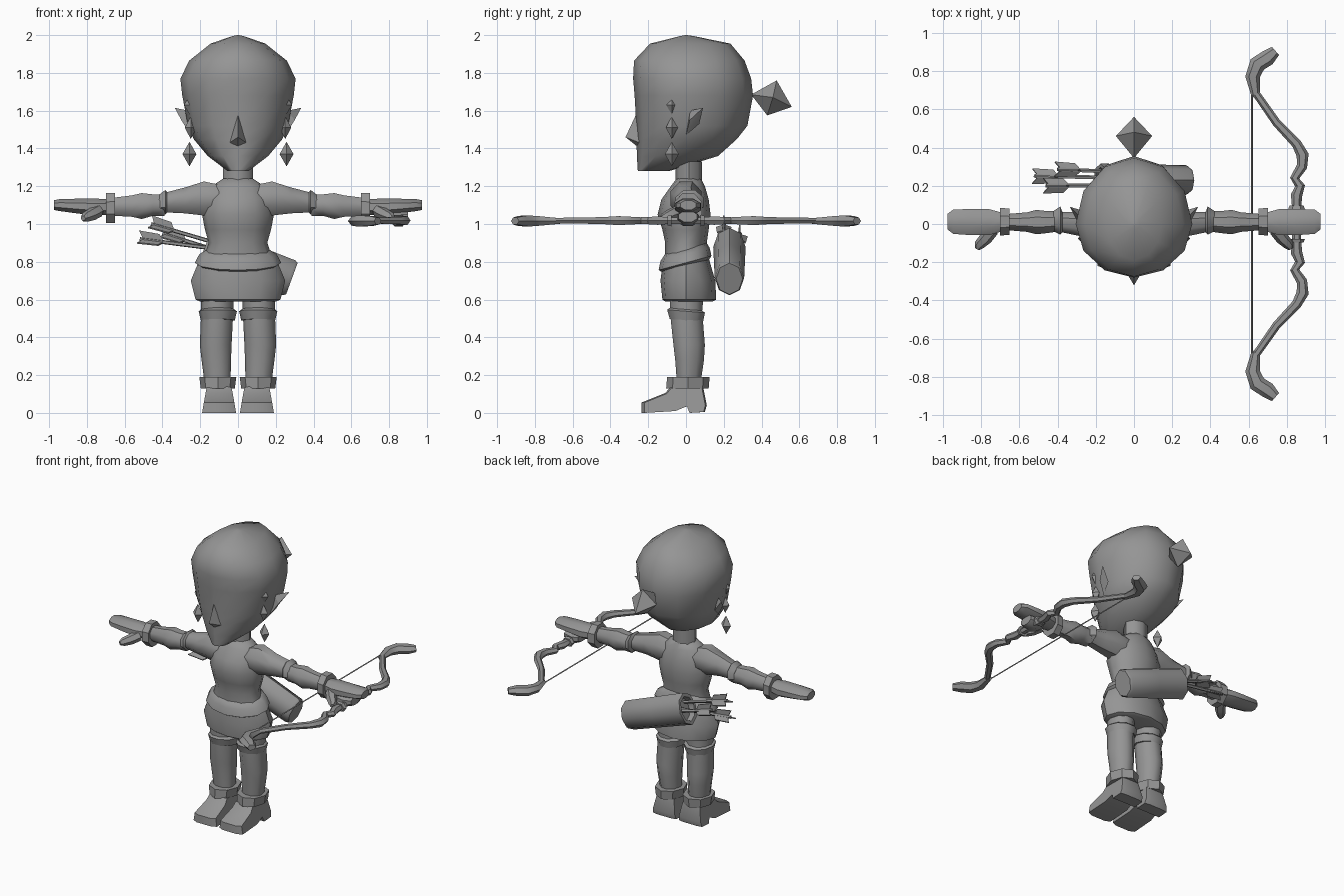
import bpy, bmesh, math
from mathutils import Vector

if "Cube" in bpy.data.objects:
    bpy.data.objects.remove(bpy.data.objects["Cube"])

grey = bpy.data.materials.new("plain grey")
grey.diffuse_color = (0.3, 0.3, 0.3, 1)
grey.use_nodes = True
grey.node_tree.nodes["Principled BSDF"].inputs["Base Color"].default_value = grey.diffuse_color


def make(name, bm, mirror=False, angle=45):
    """Turn a bmesh into a shaded object, optionally mirrored across x."""
    bmesh.ops.recalc_face_normals(bm, faces=bm.faces)
    me = bpy.data.meshes.new(name)
    bm.to_mesh(me)
    bm.free()
    me.materials.append(grey)
    ob = bpy.data.objects.new(name, me)
    bpy.context.collection.objects.link(ob)
    bpy.ops.object.select_all(action='DESELECT')
    ob.select_set(True)
    bpy.context.view_layer.objects.active = ob
    bpy.ops.object.shade_smooth_by_angle(angle=math.radians(angle))
    if mirror:
        m = ob.modifiers.new("mirror", 'MIRROR')
        m.use_mirror_merge = False
    return ob


def loft(name, rings, mirror=False, angle=45):
    """Skin a list of equal-length point loops and cap both ends."""
    bm = bmesh.new()
    vs = [[bm.verts.new(p) for p in r] for r in rings]
    n = len(vs[0])
    for a, b in zip(vs, vs[1:]):
        for i in range(n):
            bm.faces.new((a[i], a[(i + 1) % n], b[(i + 1) % n], b[i]))
    bm.faces.new(vs[0])
    bm.faces.new(vs[-1])
    return make(name, bm, mirror, angle)


def zring(z, w, front, back, mid=0.0, xc=0.0, n=12, tilt=0.0):
    """Horizontal loop with separate front and back depth."""
    pts = []
    for i in range(n):
        t = 2 * math.pi * i / n
        s = math.sin(t)
        y = mid + s * ((back - mid) if s > 0 else (mid - front))
        pts.append((xc + w * math.cos(t), y, z + tilt * y))
    return pts


def xring(x, yc, ry, zc, rz, n=8):
    """Loop across the x axis, for arms."""
    return [(x, yc + ry * math.cos(2 * math.pi * (i + .5) / n) * 1.06,
             zc + rz * math.sin(2 * math.pi * (i + .5) / n) * 1.06) for i in range(n)]


def tube(name, path, radii, n=6, flat=1.0, mirror=False, angle=45):
    """Loft a round section along a path; flat scales the upward radius."""
    pts = [Vector(p) for p in path]
    rings = []
    for i, p in enumerate(pts):
        d = (pts[min(i + 1, len(pts) - 1)] - pts[max(i - 1, 0)]).normalized()
        side = d.cross(Vector((0, 0, 1))).normalized()
        up = side.cross(d)
        rings.append([p + radii[i] * (math.cos(2 * math.pi * k / n) * side
                      + flat * math.sin(2 * math.pi * k / n) * up) for k in range(n)])
    return loft(name, rings, mirror, angle)


def hull(name, pts, mirror=False):
    """Small faceted solid spanning a few corner points."""
    bm = bmesh.new()
    for p in pts:
        bm.verts.new(p)
    bmesh.ops.convex_hull(bm, input=bm.verts)
    return make(name, bm, mirror, 20)


# Head: z, half width, front, back, widest y
head = [(1.28, .055, -.255, -.09, -.18), (1.36, .16, -.26, .17, -.06),
        (1.45, .235, -.262, .27, 0), (1.52, .265, -.263, .325, 0),
        (1.68, .295, -.272, .355, 0), (1.77, .305, -.28, .345, 0),
        (1.865, .258, -.275, .31, 0), (1.955, .145, -.19, .235, 0),
        (1.995, .03, -.03, .04, 0), (2.0, .005, -.005, .005, 0)]
loft("head", [zring(z, w, f, b, m) for z, w, f, b, m in head], angle=60)

# Nose, ears, hair knot
hull("nose", [(0, -.255, 1.6), (0, -.32, 1.46), (.045, -.245, 1.43),
              (-.045, -.245, 1.43), (0, -.245, 1.4)])
hull("ear", [(.25, .0, 1.47), (.262, .02, 1.6), (.335, .09, 1.615),
             (.27, .07, 1.53), (.3, .02, 1.55)], True)
hull("hair_knot", [(0, .345, 1.685), (0, .56, 1.62), (0, .48, 1.76),
                   (0, .43, 1.575), (.095, .46, 1.67), (-.095, .46, 1.67)])

# Hanging diamond ornaments beside the face
for x, z, r, h in ((.25, 1.63, .036, .06), (.25, 1.51, .032, .06), (.257, 1.37, .037, .065)):
    hull("hair_ornament", [(x + r, -.075, z), (x - r, -.075, z), (x, -.075 + r, z),
                           (x, -.075 - r, z), (x, -.075, z + h), (x, -.075, z - h)], True)

# Neck and torso
loft("neck", [zring(z, .08, -.055, .085, .015, n=8) for z in (1.18, 1.33)])
torso = [(.8, .19, -.11, .1), (.9, .155, -.11, .11), (.97, .175, -.125, .12),
         (1.05, .19, -.15, .13), (1.13, .175, -.13, .12), (1.2, .14, -.08, .1),
         (1.24, .08, -.05, .08)]
loft("torso", [zring(*t) for t in torso], angle=60)

# Flared tunic hem, lower at the front, and skirt
hem = [(.87, .155, -.112, .11), (.84, .205, -.135, .125),
       (.795, .228, -.145, .135), (.775, .2, -.12, .12)]
loft("tunic_hem", [zring(*h, tilt=.27) for h in hem])
skirt = [(.82, .2, -.12, .12), (.7, .25, -.135, .155), (.6, .225, -.125, .16),
         (.59, .2, -.11, .14)]
loft("skirt", [zring(*s) for s in skirt])

# Legs: z, half width, front, back, centre x
leg = [(.64, .085, -.09, .1, .11), (.54, .085, -.09, .09, .11),
       (.36, .084, -.07, .105, .118), (.28, .078, -.06, .1, .115),
       (.15, .068, -.05, .08, .108)]
loft("leg", [zring(z, w, f, b, 0, x, 10) for z, w, f, b, x in leg], True)
loft("stocking_cuff", [zring(z, w, f, b, 0, .107, 10, -.08) for z, w, f, b in
     ((.55, .085, -.09, .09), (.538, .101, -.105, .105), (.49, .09, -.09, .095))], True)
loft("boot_cuff", [zring(z, w, f, b, .01, .107, 8) for z, w, f, b in
     ((.19, .07, -.06, .08), (.19, .098, -.1, .125), (.13, .09, -.105, .12),
      (.13, .065, -.06, .08))], True, 30)

# Boots: side profile skinned across x, narrower at the ankle
profile = [(-.235, .0), (-.235, .055), (-.11, .105), (-.08, .14), (.09, .14),
           (.11, .04), (.1, .005), (.02, 0), (.005, .035), (-.06, .01)]


def boot_ring(side, k, shrink):
    return [(.1 + side * k * (.09 - .17 * z), y * shrink, .06 + (z - .06) * shrink
             if z > .06 else z) for y, z in profile]


loft("boot", [boot_ring(s, k, q) for s, k, q in
     ((-1, 1, .93), (-1, .6, 1), (1, .6, 1), (1, 1, .93))], True)

# Arms: x, y centre, y radius, z centre, z radius
sleeve = [(.1, 0, .08, 1.13, .08), (.18, 0, .085, 1.135, .092), (.28, 0, .065, 1.125, .07),
          (.375, .01, .055, 1.115, .055), (.385, .018, .075, 1.115, .066),
          (.42, .015, .055, 1.105, .05)]
loft("sleeve", [xring(*s) for s in sleeve], True)
forearm = [(.39, .015, .055, 1.1, .058), (.45, .01, .058, 1.1, .058),
           (.51, .01, .065, 1.095, .07), (.56, .01, .052, 1.095, .058),
           (.7, .01, .04, 1.09, .045)]
loft("forearm", [xring(*f) for f in forearm], True)
loft("wrist_cuff", [xring(*w) for w in
     ((.655, .01, .045, 1.085, .055), (.652, .012, .07, 1.085, .082),
      (.7, .012, .074, 1.085, .08), (.7, .01, .045, 1.085, .05))], True, 30)
hand = [(.69, .01, .05, 1.09, .042), (.76, .01, .07, 1.09, .046),
        (.85, .01, .07, 1.095, .04), (.945, .012, .065, 1.1, .032), (.975, .012, .042, 1.1, .026)]
loft("hand", [xring(*h) for h in hand], True)
tube("thumb", [(.74, -.03, 1.07), (.775, -.075, 1.05), (.81, -.11, 1.035), (.82, -.13, 1.03)],
     [.035, .034, .027, .014], mirror=True)
# Curled fingers under the gripping hand
loft("gripping_fingers", [xring(*f) for f in
     ((.79, .01, .055, 1.04, .03), (.84, .01, .06, 1.03, .042), (.9, .01, .05, 1.04, .03))])

# Bow lying flat: half path mirrored in y
half = [(.85, .09), (.85, .15), (.868, .2), (.84, .24), (.878, .3), (.882, .36),
        (.85, .42), (.745, .53), (.64, .68)]
rad = [.024, .03, .026, .024, .028, .032, .026, .022, .02]
path = [(x, -y, 1.018) for x, y in reversed(half)] + [(x, y, 1.018) for x, y in half]
tube("bow_limbs", path, rad[::-1] + rad, flat=.85)
for s in (-1, 1):
    tip = [(.638, .665), (.62, .77), (.645, .835), (.7, .87), (.74, .905)]
    tube("bow_tip", [(x, s * y, 1.016) for x, y in tip], [.022, .038, .044, .042, .028], flat=.75)
    tube("bow_grip_knob", [(.85, s * .078, 1.018), (.85, s * .098, 1.018)], [.044, .036], flat=.8)
tube("bow_string", [(.617, -.7, 1.02), (.617, .7, 1.02)], [.005, .005], 4)

# Quiver slung across the lower back
axis = Vector((-.93, 0, .34)).normalized()
base = Vector((.285, .23, .71))
length = .49
stations = [(0, .9), (.015, 1), (.25, 1.05), (length, 1.1), (length, .85), (length - .04, .8)]
up = Vector((0, 1, 0)).cross(axis)
loft("quiver", [[base + axis * d + k * (.078 * math.cos(math.pi * i / 4) * Vector((0, 1, 0))
                 + .098 * math.sin(math.pi * i / 4) * up) for i in range(8)]
                for d, k in stations])

# Arrows with crossed feather vanes
for a, b in (((-.05, .24, .86), (-.52, .25, .92)), ((-.05, .2, .88), (-.46, .2, 1.0)),
             ((-.05, .27, .84), (-.4, .285, .95))):
    a, b = Vector(a), Vector(b)
    d = (b - a).normalized()
    tube("arrow_shaft", [a, b], [.011, .011], 5)
    bm = bmesh.new()
    for k in range(3):
        t = math.radians(90 + 120 * k)
        side = d.cross(Vector((0, 0, 1))).normalized()
        r = math.cos(t) * side + math.sin(t) * side.cross(d)
        q = r.cross(d) * .004
        corners = [b - d * .13, b - d * .1 + r * .04, b + d * .01 + r * .045, b - d * .02]
        lo = [bm.verts.new(c - q) for c in corners]
        hi = [bm.verts.new(c + q) for c in corners]
        bm.faces.new(lo)
        bm.faces.new(hi)
        for i in range(4):
            j = (i + 1) % 4
            bm.faces.new((lo[i], lo[j], hi[j], hi[i]))
    make("arrow_feathers", bm, angle=30)
